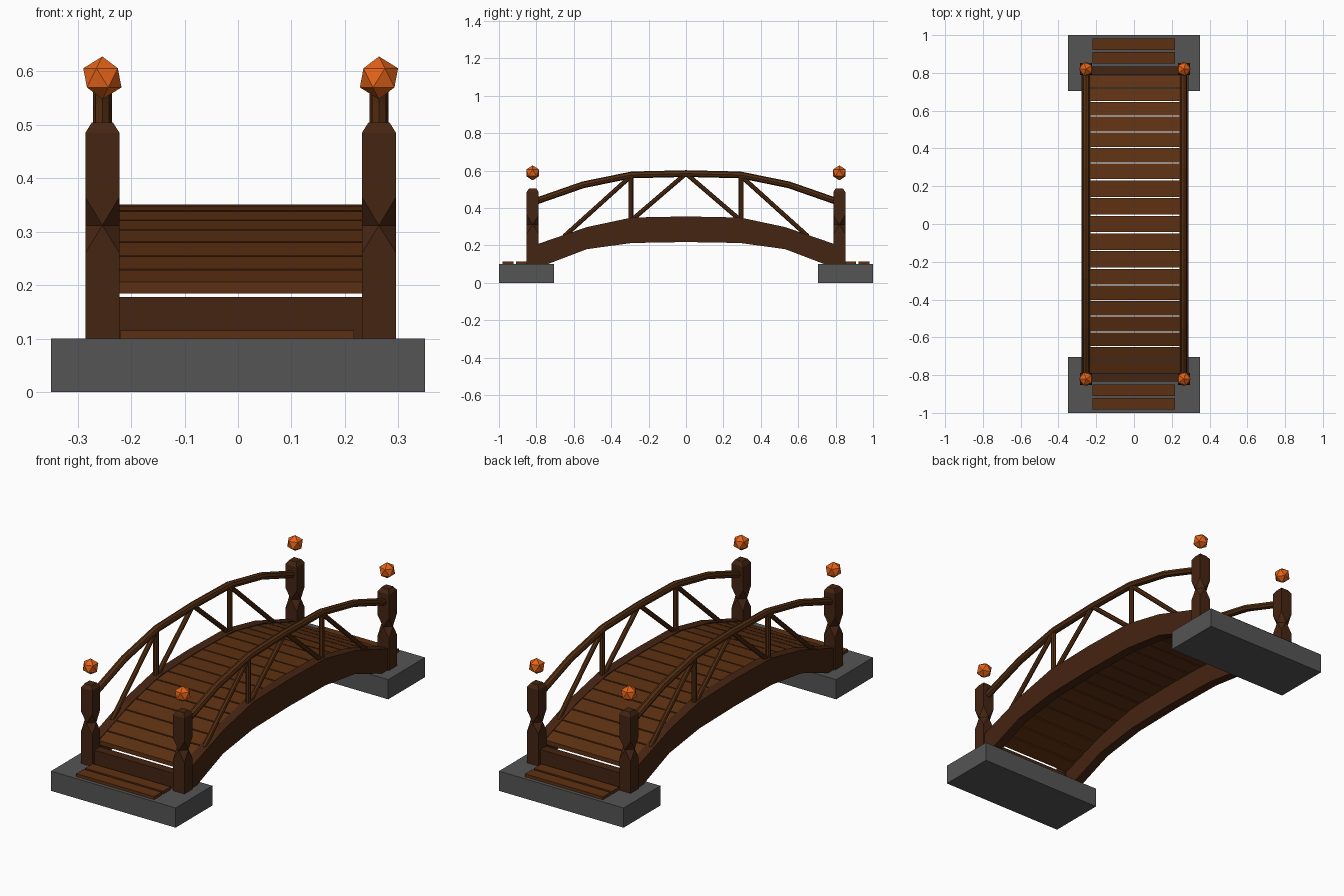
import bpy, bmesh
from mathutils import Vector, Matrix

cube = bpy.data.objects.get("Cube")
if cube:
    bpy.data.objects.remove(cube, do_unlink=True)


def material(name, r, g, b):
    m = bpy.data.materials.new(name)
    m.use_nodes = True
    m.diffuse_color = (r, g, b, 1)
    m.node_tree.nodes["Principled BSDF"].inputs["Base Color"].default_value = (r, g, b, 1)
    return m


STONE = material("grey stone", .09, .09, .09)
BEAM = material("dark wood", .06, .018, .006)
RAIL = material("rail wood", .088, .027, .006)
PLANK = material("plank wood", .11, .03, .006)
GLOW = material("orange glow", .78, .125, .01)
MID = .005  # sideways centre of the woodwork


def finish(name, bm, mat):
    bmesh.ops.recalc_face_normals(bm, faces=bm.faces[:])
    mesh = bpy.data.meshes.new(name)
    bm.to_mesh(mesh)
    bm.free()
    mesh.materials.append(mat)
    obj = bpy.data.objects.new(name, mesh)
    bpy.context.collection.objects.link(obj)
    return obj


def box(name, x, y, z, mat):
    bm = bmesh.new()
    size = [b - a for a, b in (x, y, z)]
    centre = Vector([(a + b) / 2 for a, b in (x, y, z)])
    bmesh.ops.create_cube(bm, size=1, matrix=Matrix.Translation(centre) @ Matrix.Diagonal((*size, 1)))
    return finish(name, bm, mat)


def rod(name, a, b, radius, mat):
    a, b = Vector(a), Vector(b)
    turn = (b - a).to_track_quat('Z', 'Y').to_matrix().to_4x4()
    bm = bmesh.new()
    bmesh.ops.create_cone(bm, cap_ends=True, segments=8, radius1=radius, radius2=radius,
                          depth=(b - a).length, matrix=Matrix.Translation((a + b) / 2) @ turn)
    return finish(name, bm, mat)


def mirrored(half):
    return [(-y, z) for y, z in reversed(half) if y > 0] + half


def extrude_profile(name, points, x0, x1, mat):
    bm = bmesh.new()
    face = bm.faces.new([bm.verts.new((x0, y, z)) for y, z in points])
    new = bmesh.ops.extrude_face_region(bm, geom=[face])["geom"]
    bmesh.ops.translate(bm, vec=(x1 - x0, 0, 0), verts=[v for v in new if isinstance(v, bmesh.types.BMVert)])
    return finish(name, bm, mat)


# Arch lines, from the crown to one end
TOP = [(0, .355), (.29, .349), (.53, .298), (.82, .198)]
BOTTOM = [(0, .218), (.29, .213), (.53, .18), (.74, .1), (.82, .1)]
HANDRAIL = [(0, .584), (.29, .577), (.55, .524), (.82, .43)]


def deck_height(y):
    y = abs(y)
    for (y0, z0), (y1, z1) in zip(TOP, TOP[1:]):
        if y <= y1:
            return z0 + (z1 - z0) * (y - y0) / (y1 - y0)
    return TOP[-1][1]


def post(name, x, y):
    """Square post with corners cut into a diamond waist and a bevelled top."""
    def square(r, z):
        return [(x + i * r, y + j * r, z) for i in (-1, 1) for j in (-1, 1)]

    r, waist = .032, .312
    diamond = [(x + r, y, waist), (x - r, y, waist), (x, y + r, waist), (x, y - r, waist)]
    bm = bmesh.new()
    for part in (square(r, .1) + square(r, .26), square(r, .365) + square(r, .485) + square(.02, .504)):
        verts = [bm.verts.new(p) for p in part + diamond]
        bmesh.ops.convex_hull(bm, input=verts)
    caps = [f for f in bm.faces if all(abs(v.co.z - waist) < 1e-4 for v in f.verts)]
    bmesh.ops.delete(bm, geom=caps, context='FACES')
    bmesh.ops.remove_doubles(bm, verts=bm.verts[:], dist=1e-4)
    bmesh.ops.dissolve_limit(bm, angle_limit=.01, verts=bm.verts[:], edges=bm.edges[:])
    finish(name, bm, BEAM)


# Both ends: footing, end board and ground planks
for end, e in (("front", -1), ("back", 1)):
    def span(a, b):
        return sorted((e * a, e * b))
    box(end + "_footing", (-.35, .35), span(.705, 1), (0, .1), STONE)
    box(end + "_end_board", (-.235, .245), span(.79, .835), (.1, .178), BEAM)
    for i, (a, b) in enumerate(((.85, .91), (.922, .982))):
        box(f"{end}_ground_plank_{i + 1}", (-.221, .217), span(a, b), (.1, .115), PLANK)

# Both sides: beam, handrail, braces, posts and lamps
for side, s in (("right", -1), ("left", 1)):
    x = MID + s * .2588
    extrude_profile(side + "_arch_beam", mirrored(TOP) + mirrored(BOTTOM)[::-1], x - .024, x + .024, BEAM)

    curve = bpy.data.curves.new(side + "_handrail", 'CURVE')
    curve.dimensions = '3D'
    curve.bevel_depth = .018
    curve.bevel_resolution = 2
    curve.use_fill_caps = True
    path = mirrored(HANDRAIL)
    spline = curve.splines.new('POLY')
    spline.points.add(len(path) - 1)
    for p, (y, z) in zip(spline.points, path):
        p.co = (x, y, z, 1)
    spline.use_smooth = False
    curve.materials.append(RAIL)
    bpy.context.collection.objects.link(bpy.data.objects.new(side + "_handrail", curve))

    for end, e in (("front", -1), ("back", 1)):
        tag = f"{end}_{side}_"
        rod(tag + "baluster", (x, e * .295, .33), (x, e * .295, .575), .013, RAIL)
        rod(tag + "upper_brace", (x, e * .005, .58), (x, e * .285, .34), .012, RAIL)
        rod(tag + "lower_brace", (x, e * .295, .57), (x, e * .65, .25), .012, RAIL)
        post(tag + "post", x, e * .82)
        bm = bmesh.new()
        bmesh.ops.create_icosphere(bm, subdivisions=1, radius=.04,
                                   matrix=Matrix.Translation((x, e * .82, .588)) @ Matrix.Diagonal((s, 1, 1, 1)))
        finish(tag + "lamp", bm, GLOW)

# Deck planks, each tilted to follow the arch
edges = [.046, .14, .234, .323, .405, .488, .571, .648, .72, .79]
joints = [-y for y in reversed(edges)] + edges
for i, (a, b) in enumerate(zip(joints, joints[1:])):
    a, b = a + .003, b - .003
    za, zb = deck_height(a) - .003, deck_height(b) - .003
    profile = [(a, za), (b, zb), (b, zb - .022), (a, za - .022)]
    extrude_profile(f"deck_plank_{i + 1}", profile, MID - .24, MID + .24, PLANK)
